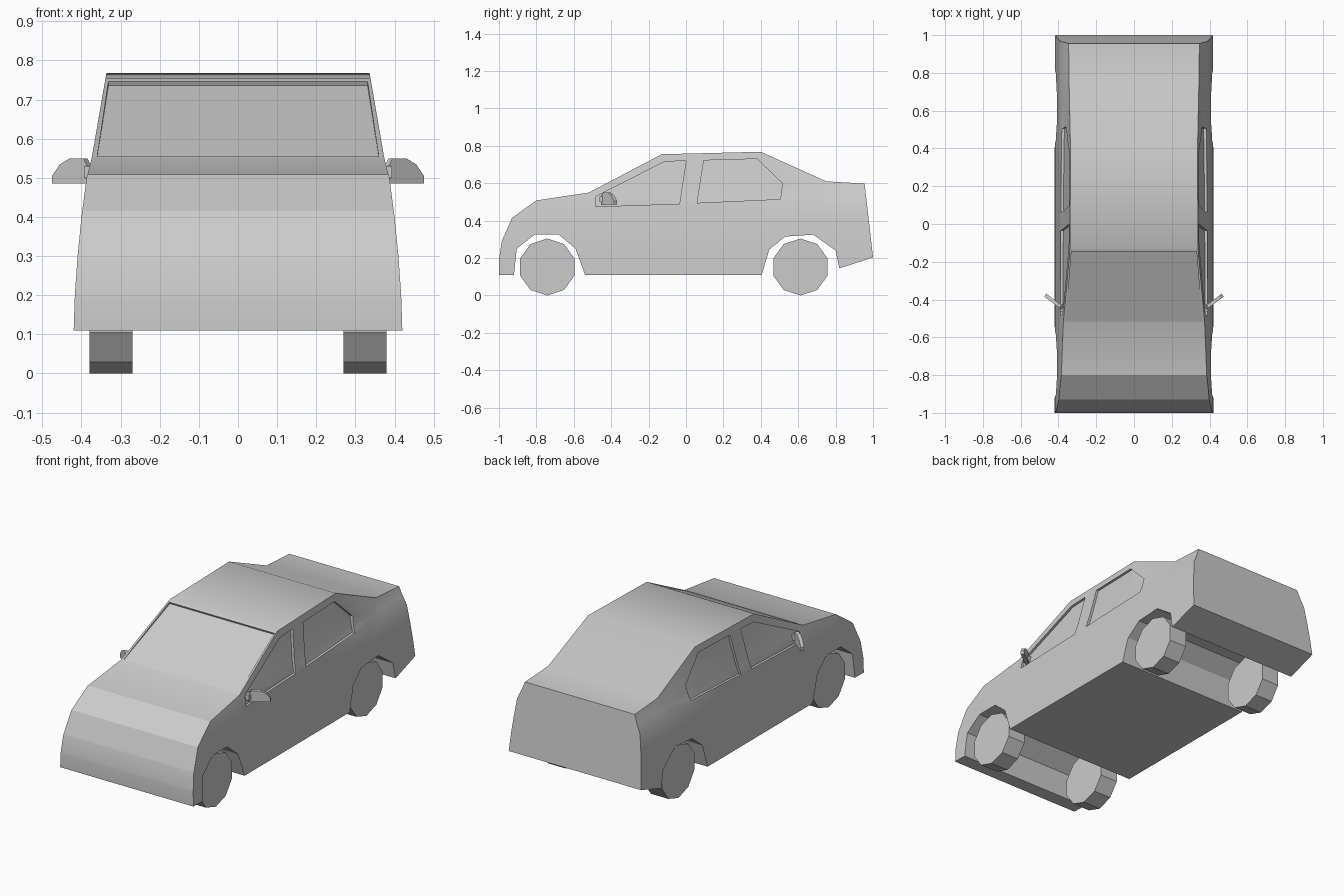
import bpy, bmesh, math
from mathutils import Vector, Matrix

if "Cube" in bpy.data.objects:
    bpy.data.objects.remove(bpy.data.objects["Cube"])

# Half width of the body at each height (sides lean inward toward the roof)
SIDE = [(0.11, 0.42), (0.2, 0.417), (0.3, 0.41), (0.4, 0.40), (0.5, 0.387),
        (0.55, 0.374), (0.77, 0.336)]


def half_width(y, z):
    w = SIDE[-1][1]
    for (z0, w0), (z1, w1) in zip(SIDE, SIDE[1:]):
        if z <= z1:
            w = w0 + (w1 - w0) * max(0, (z - z0) / (z1 - z0))
            break
    rear = min(max((y - 0.4) / 0.35, 0), 1)
    high = min(max((z - 0.5) / 0.1, 0), 1)
    return w - 0.02 * rear * high


def finish(name, bm):
    bmesh.ops.recalc_face_normals(bm, faces=bm.faces)
    me = bpy.data.meshes.new(name)
    bm.to_mesh(me)
    bm.free()
    ob = bpy.data.objects.new(name, me)
    bpy.context.collection.objects.link(ob)
    return ob


def prism(name, outline, left, right):
    """Side outline (y, z) spanned across x, cut in strips and fitted to left/right functions."""
    bm = bmesh.new()
    face = bm.faces.new([bm.verts.new((-1, y, z)) for y, z in outline])
    new = bmesh.ops.extrude_face_region(bm, geom=[face], use_keep_orig=True)["geom"]
    bmesh.ops.translate(bm, vec=(2, 0, 0),
                        verts=[g for g in new if isinstance(g, bmesh.types.BMVert)])
    bmesh.ops.triangulate(bm, faces=[f for f in bm.faces if len(f.verts) > 4])
    cuts = [((0, 0, z), (0, 0, 1)) for z, _ in SIDE[1:-1]]
    cuts += [((0, y, 0), (0, 1, 0)) for y in (0.4, 0.75)]
    for co, no in cuts:
        bmesh.ops.bisect_plane(bm, geom=bm.verts[:] + bm.edges[:] + bm.faces[:],
                               plane_co=co, plane_no=no, dist=1e-5)
    for v in bm.verts:
        v.co.x = (right if v.co.x > 0 else left)(v.co.y, v.co.z)
    return finish(name, bm)


def carve(target, cutter):
    m = target.modifiers.new("cut", "BOOLEAN")
    m.operation, m.object, m.solver = "DIFFERENCE", cutter, "EXACT"
    bpy.context.view_layer.objects.active = target
    bpy.ops.object.modifier_apply(modifier=m.name)
    bpy.data.objects.remove(cutter, do_unlink=True)


# Body shell, with the wheel wells running right across
body = prism("car_body", [
    (-1, 0.11), (-1, 0.19), (-0.985, 0.29), (-0.93, 0.415), (-0.8, 0.508), (-0.52, 0.55),
    (-0.13, 0.755), (0.4, 0.768), (0.75, 0.61), (0.955, 0.598), (1, 0.203), (0.82, 0.145),
    (0.8, 0.24), (0.68, 0.325), (0.53, 0.315), (0.445, 0.245), (0.405, 0.11),
    (-0.54, 0.11), (-0.59, 0.25), (-0.68, 0.325), (-0.81, 0.325), (-0.905, 0.25),
    (-0.92, 0.11)],
    lambda y, z: -half_width(y, z), half_width)

# Recessed side windows
windows = [
    [(-0.485, 0.475), (-0.035, 0.49), (0, 0.72), (-0.115, 0.715), (-0.48, 0.53)],
    [(0.06, 0.495), (0.505, 0.515), (0.515, 0.6), (0.38, 0.73), (0.095, 0.722)]]
for outline in windows:
    for s in (-1, 1):
        def inner(y, z): return s * (half_width(y, z) - 0.014)
        def outer(y, z): return s * 0.6
        lo, hi = (inner, outer) if s > 0 else (outer, inner)
        carve(body, prism("window_cutter", outline, lo, hi))

# Recessed windscreen
bm = bmesh.new()
rows = []
for t, w, depth in ((0.02, 0.36, 0.003), (0.96, 0.331, 0.012)):
    p = Vector((0, -0.52 + 0.39 * t, 0.55 + 0.205 * t))
    n = Vector((0, -0.465, 0.885))
    rows += [bm.verts.new(p + n * d + Vector((x, 0, 0)))
             for d in (-depth, 0.1) for x in (-w, w)]
bmesh.ops.convex_hull(bm, input=rows)
carve(body, finish("windscreen_cutter", bm))

bpy.ops.object.select_all(action="DESELECT")
body.select_set(True)
bpy.context.view_layer.objects.active = body
bpy.ops.object.shade_smooth_by_angle(angle=math.radians(26.8))

# Ten-sided wheels
for end, y in (("front", -0.742), ("rear", 0.612)):
    for side, s in (("left", -1), ("right", 1)):
        bm = bmesh.new()
        r = 0.152
        bmesh.ops.create_cone(bm, cap_ends=True, segments=10, radius1=r, radius2=r, depth=0.11)
        # Turn so a flat side rests on the ground
        a = min((v.co.to_2d().angle_signed(Vector((0, 1))) for v in bm.verts), key=abs)
        turn = math.pi / 10 if abs(a) < 0.05 else 0
        bmesh.ops.rotate(bm, verts=bm.verts, matrix=Matrix.Rotation(turn, 3, "Z"))
        bmesh.ops.rotate(bm, verts=bm.verts, matrix=Matrix.Rotation(math.pi / 2, 3, "Y"))
        drop = min(v.co.z for v in bm.verts)
        bmesh.ops.translate(bm, verts=bm.verts, vec=(s * 0.325, y, -drop))
        finish(f"{end}_{side}_wheel", bm)

# Door mirrors: swept-back plate and a short mounting stub
plate = [(0.385, 0.486), (0.475, 0.486), (0.475, 0.505), (0.456, 0.534), (0.43, 0.55),
         (0.395, 0.55), (0.385, 0.53)]
for side, s in (("left", -1), ("right", 1)):
    bm = bmesh.new()
    f = bm.faces.new([bm.verts.new((s * x, -0.452 + (x - 0.385) * 0.75, z)) for x, z in plate])
    new = bmesh.ops.extrude_face_region(bm, geom=[f], use_keep_orig=True)["geom"]
    bmesh.ops.translate(bm, vec=(-s * 0.01, 0.016, 0),
                        verts=[g for g in new if isinstance(g, bmesh.types.BMVert)])
    finish(f"{side}_mirror", bm)
    bm = bmesh.new()
    bmesh.ops.create_cube(bm, size=1)
    bmesh.ops.scale(bm, verts=bm.verts, vec=(0.04, 0.035, 0.03))
    bmesh.ops.translate(bm, verts=bm.verts, vec=(s * 0.373, -0.445, 0.515))
    finish(f"{side}_mirror_mount", bm)
